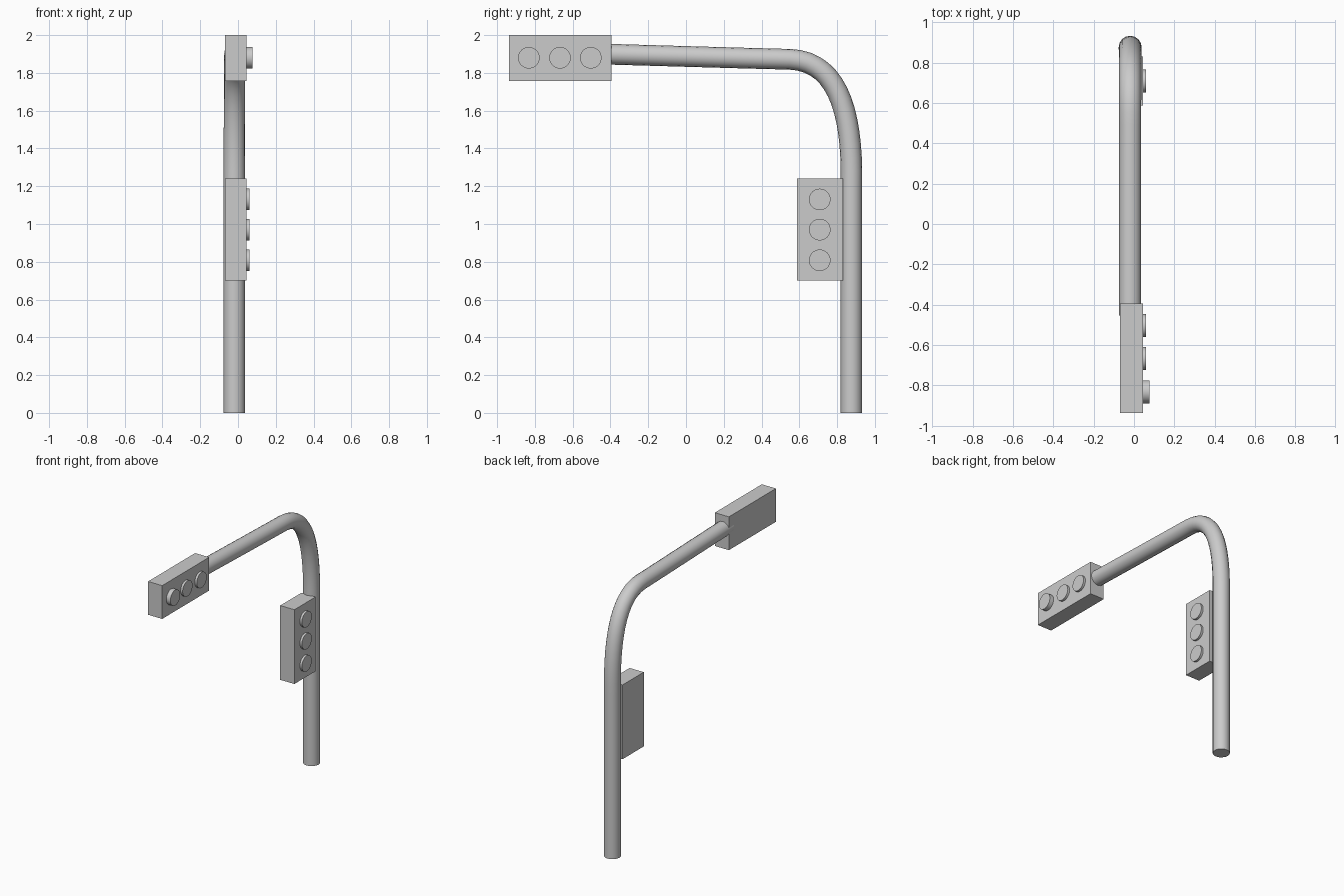
import bpy
import math

if "Cube" in bpy.data.objects:
    bpy.data.objects.remove(bpy.data.objects["Cube"])


def box(name, lo, hi):
    bpy.ops.mesh.primitive_cube_add(size=1, location=[(a + b) / 2 for a, b in zip(lo, hi)])
    ob = bpy.context.object
    ob.name = name
    ob.scale = [b - a for a, b in zip(lo, hi)]
    bpy.ops.object.transform_apply(location=False, rotation=False, scale=True)


def lens(name, y, z, front):
    back = 0.02
    bpy.ops.mesh.primitive_cylinder_add(vertices=32, radius=0.057, depth=front - back,
                                        location=((front + back) / 2, y, z),
                                        rotation=(0, math.pi / 2, 0))
    bpy.context.object.name = name
    bpy.ops.object.shade_smooth_by_angle(angle=math.radians(35))


# Bent pole: upright, bend and overhead arm as one swept tube
X = -0.019
path = [  # y, z, left handle, right handle, radius factor
    (0.876, 0.0, (0.876, -0.1), (0.876, 0.4), 1.0),
    (0.876, 1.28, (0.876, 0.9), (0.872, 1.62), 1.0),
    (0.55, 1.872, (0.79, 1.862), (0.3, 1.878), 0.96),
    (-0.453, 1.9, (-0.2, 1.893), (-0.55, 1.903), 0.96),
]
curve = bpy.data.curves.new("pole", 'CURVE')
curve.dimensions = '3D'
curve.resolution_u = 14
curve.bevel_depth = 0.057
curve.bevel_resolution = 6
curve.use_fill_caps = True
spline = curve.splines.new('BEZIER')
spline.bezier_points.add(len(path) - 1)
for p, (y, z, left, right, r) in zip(spline.bezier_points, path):
    p.handle_left_type = p.handle_right_type = 'FREE'
    p.co = (X, y, z)
    p.handle_left = (X, *left)
    p.handle_right = (X, *right)
    p.radius = r
pole = bpy.data.objects.new("pole", curve)
bpy.context.collection.objects.link(pole)
bpy.ops.object.select_all(action='DESELECT')
pole.select_set(True)
bpy.context.view_layer.objects.active = pole
bpy.ops.object.convert(target='MESH')
bpy.ops.object.shade_smooth_by_angle(angle=math.radians(35))

# Signal housings
box("arm_signal_housing", (-0.07, -0.937, 1.757), (0.044, -0.395, 2.0))
box("pole_signal_housing", (-0.07, 0.587, 0.70), (0.044, 0.831, 1.242))

# Three lenses on each housing; the outermost arm lens stands prouder
for i, (y, front) in enumerate([(-0.832, 0.076), (-0.667, 0.06), (-0.504, 0.06)]):
    lens(f"arm_lens_{i + 1}", y, 1.88, front)
for i, z in enumerate((1.13, 0.97, 0.808)):
    lens(f"pole_lens_{i + 1}", 0.708, z, 0.06)
